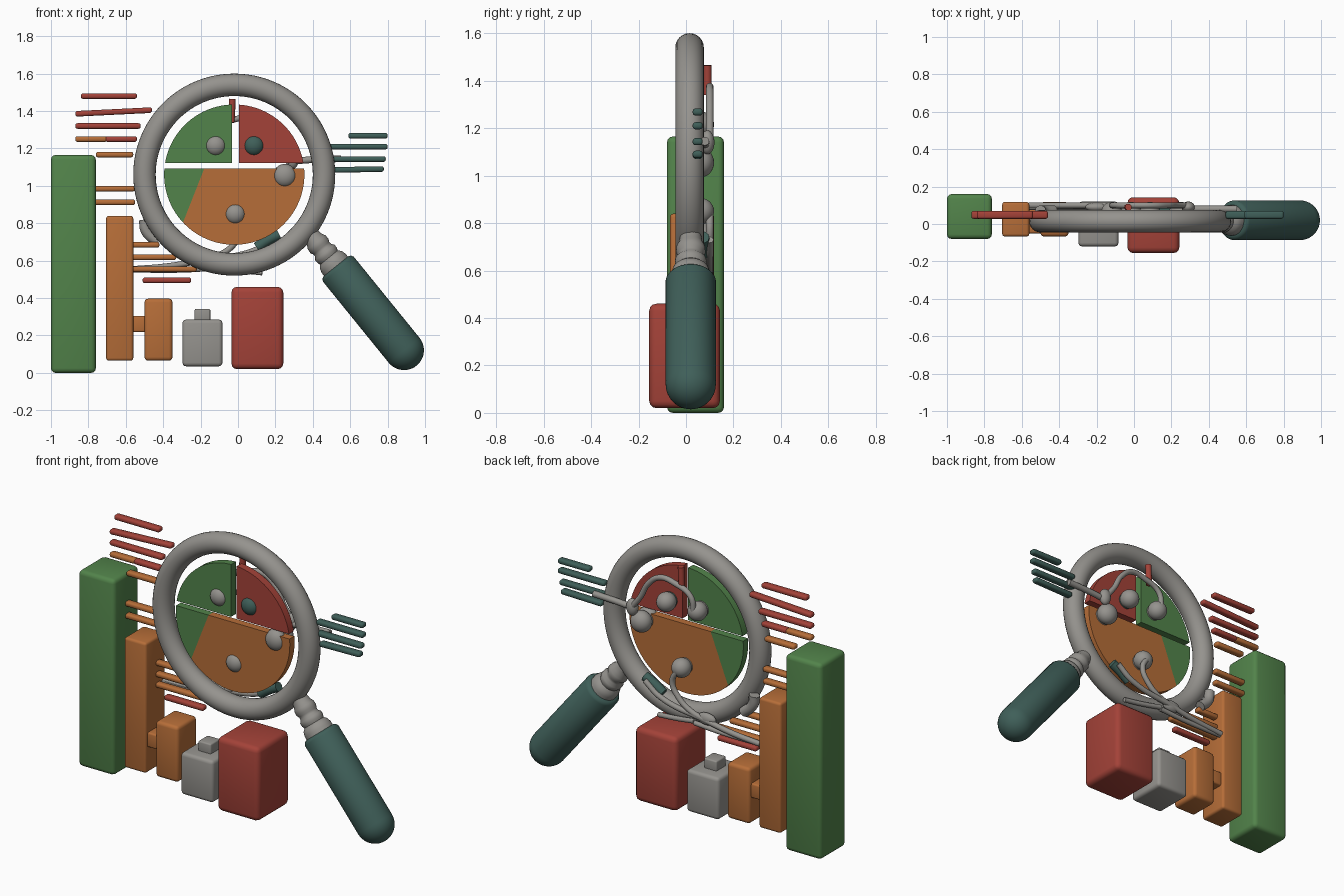
import bpy, bmesh, math
from mathutils import Vector

if "Cube" in bpy.data.objects:
    bpy.data.objects.remove(bpy.data.objects["Cube"])


def material(name, rgb):
    m = bpy.data.materials.new(name)
    m.diffuse_color = (*rgb, 1)
    m.use_nodes = True
    m.node_tree.nodes["Principled BSDF"].inputs["Base Color"].default_value = m.diffuse_color
    return m


GREEN = material("green", (0.085, 0.23, 0.07))
ORANGE = material("orange", (0.47, 0.155, 0.04))
RED = material("red", (0.37, 0.055, 0.04))
GREY = material("grey", (0.30, 0.29, 0.27))
TEAL = material("dark teal", (0.05, 0.115, 0.10))


def finish(obj, mat, angle=40):
    obj.data.materials.clear()
    obj.data.materials.append(mat)
    bpy.ops.object.select_all(action='DESELECT')
    obj.select_set(True)
    bpy.context.view_layer.objects.active = obj
    bpy.ops.object.shade_smooth_by_angle(angle=math.radians(angle))
    return obj


def from_bmesh(name, bm, mat, angle=40):
    bmesh.ops.recalc_face_normals(bm, faces=bm.faces)
    me = bpy.data.meshes.new(name)
    bm.to_mesh(me)
    bm.free()
    obj = bpy.data.objects.new(name, me)
    bpy.context.collection.objects.link(obj)
    return finish(obj, mat, angle)


def box(name, x, y, z, mat, bevel=0.025):
    """Rounded box from (min, max) pairs."""
    bm = bmesh.new()
    bmesh.ops.create_cube(bm, size=1)
    for v in bm.verts:
        v.co = [(a + b) / 2 + c * (b - a) for (a, b), c in zip((x, y, z), v.co)]
    bmesh.ops.bevel(bm, geom=bm.edges[:], offset=bevel, segments=3, profile=0.5, affect='EDGES')
    return from_bmesh(name, bm, mat)


def ball(name, loc, scale, mat):
    bpy.ops.mesh.primitive_uv_sphere_add(segments=32, ring_count=16, location=loc)
    obj = bpy.context.object
    obj.name = name
    obj.scale = scale
    return finish(obj, mat, 60)


def wire(name, pts, radius, mat):
    """Smooth round tube through points."""
    cu = bpy.data.curves.new(name, 'CURVE')
    cu.dimensions = '3D'
    cu.bevel_depth, cu.bevel_resolution, cu.use_fill_caps = radius, 4, True
    sp = cu.splines.new('BEZIER')
    sp.bezier_points.add(len(pts) - 1)
    for bp, p in zip(sp.bezier_points, pts):
        bp.co = p
        bp.handle_left_type = bp.handle_right_type = 'AUTO'
    obj = bpy.data.objects.new(name, cu)
    bpy.context.collection.objects.link(obj)
    bpy.ops.object.select_all(action='DESELECT')
    obj.select_set(True)
    bpy.context.view_layer.objects.active = obj
    bpy.ops.object.convert(target='MESH')
    return finish(bpy.context.object, mat, 50)


def lathe(name, profile, origin, axis, mat, segs=48):
    """Turn (distance along axis, radius) points around an axis."""
    bm = bmesh.new()
    rot = Vector((0, 0, 1)).rotation_difference(axis)
    rings = []
    for t, r in profile:
        rings.append([bm.verts.new(origin + rot @ Vector((
            r * math.cos(2 * math.pi * i / segs), r * math.sin(2 * math.pi * i / segs), t)))
            for i in range(segs)])
    for a, b in zip(rings, rings[1:]):
        for i in range(segs):
            j = (i + 1) % segs
            bm.faces.new((a[i], a[j], b[j], b[i]))
    bm.faces.new(rings[0])
    bm.faces.new(rings[-1])
    return from_bmesh(name, bm, mat)


CENTRE = Vector((-0.02, 0, 1.06))


def wedge(name, cuts, mat):
    """Thin disc trimmed by (point x, z, outward normal x, z) lines."""
    bm = bmesh.new()
    n = 96
    bm.faces.new([bm.verts.new(CENTRE + Vector((
        0.375 * math.cos(2 * math.pi * i / n), -0.02, 0.375 * math.sin(2 * math.pi * i / n))))
        for i in range(n)])
    for px, pz, nx, nz in cuts:
        bmesh.ops.bisect_plane(bm, geom=bm.verts[:] + bm.edges[:] + bm.faces[:],
                               plane_co=(px, 0, pz), plane_no=(nx, 0, nz), clear_outer=True)
    ext = bmesh.ops.extrude_face_region(bm, geom=bm.faces[:])
    for v in ext['geom']:
        if isinstance(v, bmesh.types.BMVert):
            v.co.y += 0.045
    return from_bmesh(name, bm, mat)


# Lens ring
bpy.ops.mesh.primitive_torus_add(major_radius=0.48, minor_radius=0.06, major_segments=96,
                                 minor_segments=24, location=(-0.02, 0.015, 1.06),
                                 rotation=(math.pi / 2, 0, 0))
bpy.context.object.name = "lens_ring"
finish(bpy.context.object, GREY, 60)

# Handle and its ribbed neck
origin, axis = Vector((0.524, 0.02, 0.57)), Vector((0.63, 0, -0.777)).normalized()
R, L = 0.106, 0.578
cap = [(L + R * math.sin(a), max(R * math.cos(a), 0.002))
       for a in (k * math.pi / 20 for k in range(11))]
lathe("handle", [(0, 0.085), (0.006, 0.098), (0.02, R)] + cap, origin, axis, TEAL)
lathe("handle_neck", [(-0.22, 0.045), (-0.185, 0.05), (-0.165, 0.06), (-0.14, 0.062), (-0.125, 0.054),
                      (-0.11, 0.054), (-0.095, 0.066), (-0.075, 0.066), (-0.06, 0.06), (-0.045, 0.075),
                      (-0.02, 0.082), (0.02, 0.082)], origin, axis, GREY)

# Pie chart pieces in the lens
wedge("wedge_top_left", [(-0.032, 0, 1, 0), (0, 1.123, 0, -1)], GREEN)
wedge("wedge_top_right", [(0.005, 0, -1, 0), (0, 1.123, 0, -1)], RED)
wedge("wedge_bottom_left", [(0, 1.094, 0, 1), (-0.18, 1.094, 0.28, -0.11)], GREEN)
wedge("wedge_bottom", [(0, 1.094, 0, 1), (-0.18, 1.094, -0.28, 0.11)], ORANGE)

# Knobs, one on each side of the pieces
for i, (x, z, front) in enumerate([(-0.12, 1.215, GREY), (0.085, 1.215, TEAL),
                                   (0.25, 1.055, GREY), (-0.015, 0.85, GREY)]):
    r = 0.062 if i == 2 else 0.055
    ball(f"front_knob_{i}", (x, 0.0, z), (r, 0.045, r), front)
    ball(f"back_knob_{i}", (x, 0.063, z), (r, 0.055, r), GREY)

# Wires behind the lens
wire("upper_wire", [(-0.12, 0.1, 1.22), (-0.10, 0.1, 1.31), (0, 0.1, 1.36), (0.1, 0.1, 1.37),
                    (0.18, 0.1, 1.31), (0.23, 0.1, 1.22), (0.29, 0.1, 1.14)], 0.016, GREY)
ball("wire_joint_right", (0.29, 0.09, 1.14), (0.035, 0.03, 0.05), GREY)
wire("right_rod", [(0.27, 0.08, 1.13), (0.4, 0.08, 1.14), (0.55, 0.08, 1.145)], 0.018, GREY)
wire("lower_wire", [(-0.015, 0.1, 0.85), (0.02, 0.1, 0.77), (-0.02, 0.1, 0.69), (-0.10, 0.1, 0.63),
                    (-0.2, 0.1, 0.60)], 0.016, GREY)
ball("wire_joint_lower", (-0.2, 0.09, 0.605), (0.06, 0.025, 0.035), GREY)
wire("lower_rod", [(0.2, 0.1, 0.73), (0.1, 0.1, 0.66), (-0.2, 0.1, 0.60), (-0.38, 0.1, 0.57),
                   (-0.56, 0.1, 0.555)], 0.016, GREY)
wire("lower_rod_inner", [(-0.12, 0.09, 0.56), (-0.3, 0.09, 0.55), (-0.56, 0.09, 0.55)], 0.014, GREY)
wire("lower_hook", [(0.22, 0.07, 0.74), (0.16, 0.07, 0.71), (0.10, 0.07, 0.67)], 0.028, TEAL)
wire("bottom_tip", [(0.13, 0.07, 0.535), (0, 0.08, 0.55), (-0.12, 0.09, 0.57)], 0.014, GREY)
wire("left_hook", [(-0.50, 0.07, 0.82), (-0.49, 0.07, 0.76), (-0.43, 0.07, 0.70)], 0.03, GREY)
wire("top_rod", [(-0.035, 0.09, 1.34), (-0.033, 0.09, 1.40), (-0.03, 0.09, 1.465)], 0.018, RED)

# Speed lines: x start, x end, z start, z end, material
lines = [(-0.84, -0.54, 1.48, 1.48, RED), (-0.87, -0.46, 1.385, 1.405, RED),
         (-0.87, -0.52, 1.32, 1.32, RED), (-0.87, -0.70, 1.25, 1.25, ORANGE),
         (-0.71, -0.54, 1.25, 1.25, RED), (-0.76, -0.56, 1.167, 1.167, ORANGE),
         (-0.77, -0.55, 0.985, 0.985, ORANGE), (-0.77, -0.55, 0.912, 0.912, ORANGE),
         (-0.57, -0.42, 0.685, 0.685, ORANGE), (-0.57, -0.33, 0.618, 0.618, ORANGE),
         (-0.57, -0.22, 0.555, 0.555, ORANGE), (-0.51, -0.25, 0.495, 0.495, RED),
         (0.59, 0.80, 1.268, 1.268, TEAL), (0.49, 0.80, 1.21, 1.21, TEAL),
         (0.49, 0.79, 1.143, 1.143, TEAL), (0.51, 0.78, 1.085, 1.09, TEAL)]
for i, (x0, x1, z0, z1, mat) in enumerate(lines):
    h = 0.015
    bar = box(f"line_{i}", (x0, x1), (0.028, 0.07), (z0 - h, z0 + h), mat, 0.012)
    for v in bar.data.vertices:
        v.co.z += (z1 - z0) * (v.co.x - x0) / (x1 - x0)

# Blocks along the ground
box("tall_block", (-1, -0.76), (-0.08, 0.16), (0.0, 1.165), GREEN)
box("column_block", (-0.705, -0.56), (-0.067, 0.118), (0.065, 0.84), ORANGE, 0.015)
box("short_block", (-0.50, -0.35), (-0.067, 0.118), (0.065, 0.397), ORANGE, 0.02)
box("block_bridge", (-0.58, -0.48), (-0.05, 0.10), (0.218, 0.305), ORANGE, 0.01)
box("canister_body", (-0.297, -0.083), (-0.12, 0.12), (0.035, 0.285), GREY, 0.02)
box("canister_cap", (-0.232, -0.148), (-0.045, 0.045), (0.27, 0.342), GREY, 0.008)
box("red_block", (-0.035, 0.242), (-0.155, 0.143), (0.02, 0.46), RED, 0.03)
